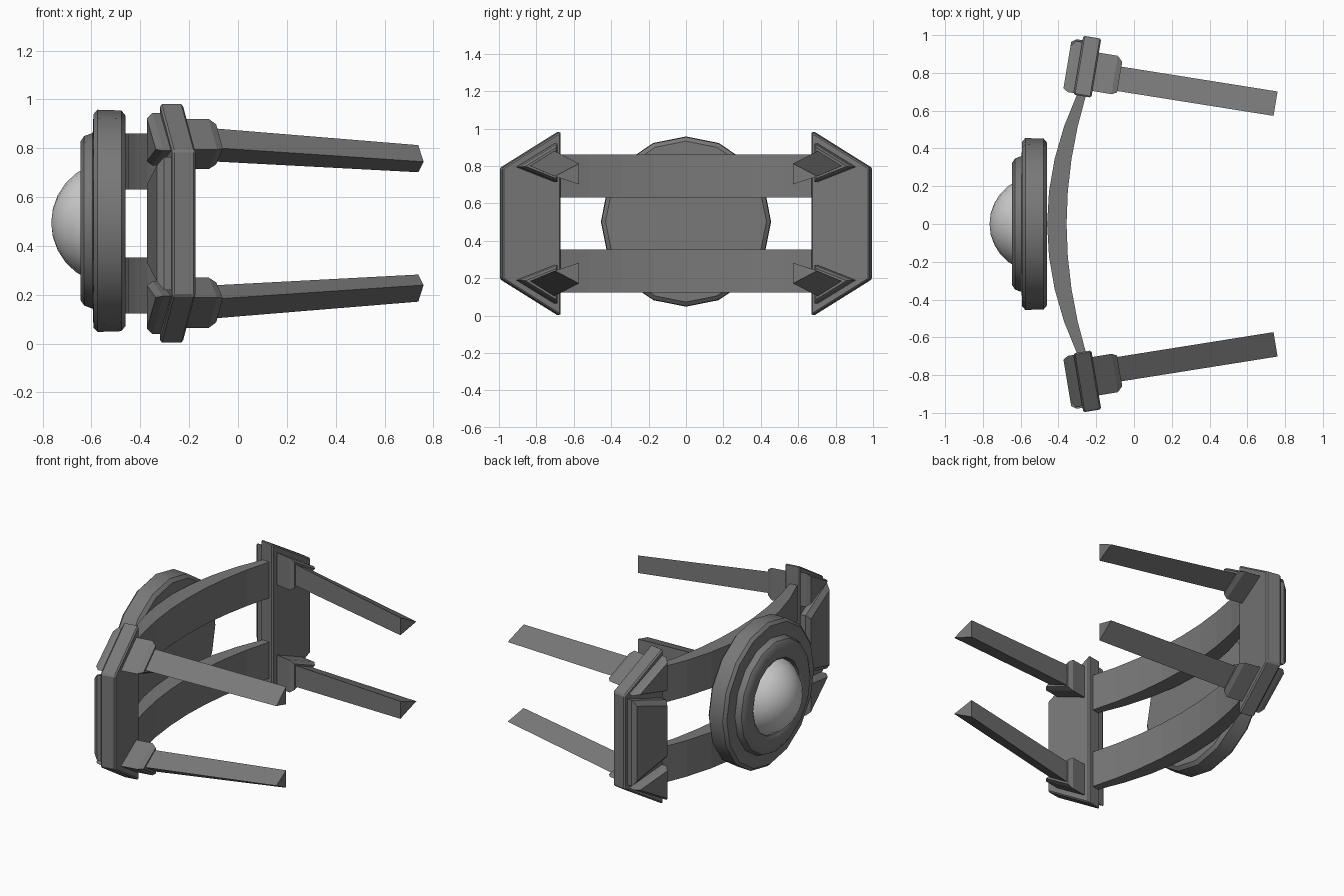
import bpy, bmesh, math

if "Cube" in bpy.data.objects:
    bpy.data.objects.remove(bpy.data.objects["Cube"])

MID = 0.4925            # height of the horizontal mirror plane
TILT = math.radians(9.5)  # inward lean of the side plates


def material(name, v):
    m = bpy.data.materials.new(name)
    m.diffuse_color = (v, v, v, 1)
    m.use_nodes = True
    m.node_tree.nodes["Principled BSDF"].inputs["Base Color"].default_value = m.diffuse_color
    return m


GREY = material("dark_grey", 0.19)
LIGHT = material("light_grey", 0.62)


def finish(name, bm, mat, bevel=0.0, smooth=None):
    bmesh.ops.recalc_face_normals(bm, faces=bm.faces)
    me = bpy.data.meshes.new(name)
    bm.to_mesh(me)
    bm.free()
    me.materials.append(mat)
    ob = bpy.data.objects.new(name, me)
    bpy.context.collection.objects.link(ob)
    if bevel:
        b = ob.modifiers.new("bevel", 'BEVEL')
        b.width, b.segments = bevel, 1
        b.limit_method = 'ANGLE'
    if smooth:
        bpy.ops.object.select_all(action='DESELECT')
        ob.select_set(True)
        bpy.context.view_layer.objects.active = ob
        bpy.ops.object.shade_smooth_by_angle(angle=math.radians(smooth))
    return ob


def loft(name, loops, bevel=0.0):
    """Skin a row of matching closed loops and cap both ends."""
    bm = bmesh.new()
    rows = [[bm.verts.new(p) for p in loop] for loop in loops]
    n = len(rows[0])
    for a, b in zip(rows, rows[1:]):
        for i in range(n):
            j = (i + 1) % n
            bm.faces.new((a[i], a[j], b[j], b[i]))
    bm.faces.new(rows[0])
    bm.faces.new(rows[-1])
    return finish(name, bm, GREY, bevel)


def revolve(name, profile, mat, z, smooth, segs=16):
    """Turn an (x, radius) profile around the x axis."""
    bm = bmesh.new()
    vs = [bm.verts.new((x, 0, r)) for x, r in profile]
    es = [bm.edges.new(p) for p in zip(vs, vs[1:])]
    bmesh.ops.spin(bm, geom=vs + es, axis=(1, 0, 0), cent=(0, 0, 0),
                   angle=2 * math.pi, steps=segs)
    bmesh.ops.remove_doubles(bm, verts=bm.verts, dist=1e-4)
    ob = finish(name, bm, mat, 0, smooth)
    ob.location.z = z


def place(shape, depth, sy, sz):
    """Put (y, z) points on a tilted side plate, at a depth along its normal."""
    return [(-0.2475 + (y - 0.83) * math.tan(TILT) + depth * math.cos(TILT),
             sy * (y - depth * math.sin(TILT)),
             MID + sz * (z - MID)) for y, z in shape]


def shrink(shape, f):
    cy = sum(p[0] for p in shape) / len(shape)
    cz = sum(p[1] for p in shape) / len(shape)
    return [(cy + (y - cy) * f, cz + (z - cz) * f) for y, z in shape]


# round housing with a recessed front, and its dome
revolve("round_housing",
        [(-.46, 0), (-.46, .43), (-.478, .452), (-.575, .455), (-.592, .437),
         (-.595, .36), (-.63, .347), (-.645, .325), (-.645, .25),
         (-.635, .235), (-.60, .232), (-.60, 0)], GREY, 0.503, 35)
R = 0.253
revolve("dome", [(-.765 + R * (1 - math.cos(t)), R * math.sin(t))
                 for t in (math.radians(i * 13.2) for i in range(6))],
        LIGHT, 0.495, 60)

# two curved bars, thicker in the middle
for name, z0, z1 in (("upper_bar", .632, .861), ("lower_bar", .124, .353)):
    loops = []
    for i in range(9):
        k = i / 4 - 1
        xo, xi, y = -.46 + .16 * k * k, -.357 + .105 * k * k, .69 * k
        loops.append([(xo, y, z0), (xi, y, z0), (xi, y, z1), (xo, y, z1)])
    loft(name, loops)

# side plates with panel, corner pads, collars and prongs
PLATE = [(.677, 0), (.677, .985), (.989, .79), (.989, .195)]
PANEL = [(.685, .31), (.685, .675), (.965, .765), (.965, .22)]
PAD = [(.685, .945), (.685, .73), (.955, .79)]
COLLAR = [(.712, .92), (.712, .715), (.915, .795)]
PRONG_BASE = [(.733, .883), (.733, .747), (.862, .802)]
PRONG_TIP = [(.74, .813), (.74, .702), (.869, .745)]

for side, sy in (("front", -1), ("back", 1)):
    loft(side + "_plate", [place(PLATE, d, sy, 1) for d in (-.048, .048)], .008)
    loft(side + "_panel", [place(PANEL, -.04, sy, 1), place(PANEL, -.08, sy, 1),
                           place(shrink(PANEL, .87), -.106, sy, 1)])
    for level, sz in (("upper", 1), ("lower", -1)):
        tag = f"{side}_{level}_"
        loft(tag + "pad", [place(PAD, -.04, sy, sz), place(PAD, -.08, sy, sz),
                           place(shrink(PAD, .82), -.106, sy, sz)])
        loft(tag + "collar", [place(COLLAR, .04, sy, sz),
                              place(COLLAR, .15, sy, sz),
                              place(shrink(COLLAR, .8), .178, sy, sz)])
        loft(tag + "prong", [place(PRONG_BASE, .15, sy, sz),
                             place(PRONG_TIP, 1.015, sy, sz)])
